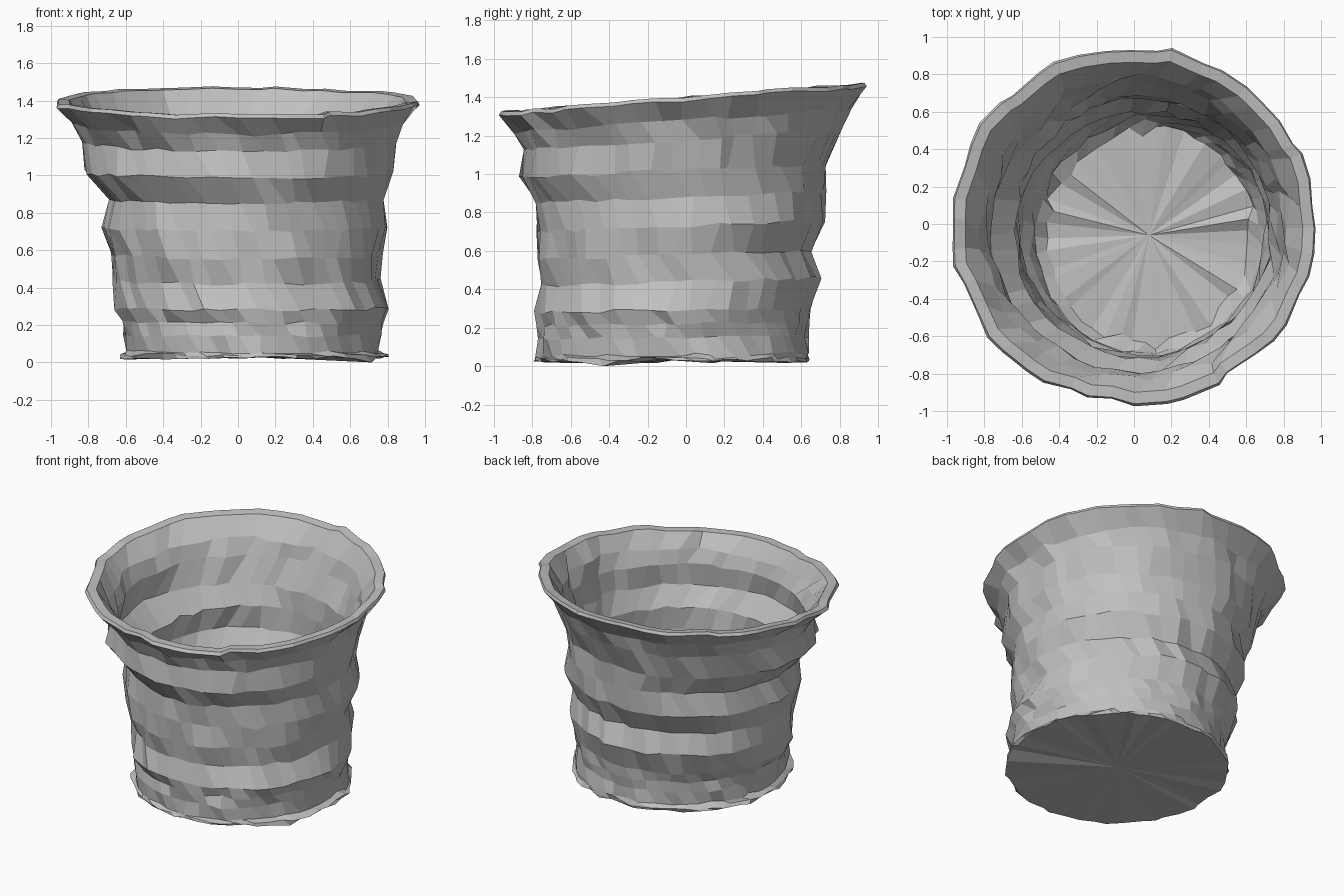
import bpy, bmesh, math, random

SIDES = 46
TWIST = -0.055

if "Cube" in bpy.data.objects:
    bpy.data.objects.remove(bpy.data.objects["Cube"], do_unlink=True)

grey = bpy.data.materials.new("clay grey")
grey.use_nodes = True
GREY = (0.53, 0.53, 0.53, 1)
grey.diffuse_color = GREY
grey.node_tree.nodes["Principled BSDF"].inputs["Base Color"].default_value = GREY

# Each ring: height, tilt towards the back, left and right reach, front and back reach, wall thickness
OUTER = [
    (0.025, 0.00, -0.63, 0.80, -0.79, 0.64, 0),
    (0.04, 0.00, -0.63, 0.80, -0.79, 0.64, 0),
    (0.06, 0.01, -0.60, 0.76, -0.77, 0.63, 0.13),
    (0.15, 0.01, -0.60, 0.76, -0.77, 0.63, 0.08),
    (0.22, 0.01, -0.61, 0.77, -0.77, 0.63, 0.06),
    (0.29, 0.01, -0.65, 0.79, -0.79, 0.65, 0.05),
    (0.44, 0.03, -0.67, 0.76, -0.75, 0.70, 0.05),
    (0.58, 0.03, -0.68, 0.76, -0.77, 0.65, 0.05),
    (0.73, 0.04, -0.73, 0.81, -0.77, 0.72, 0.05),
    (0.88, 0.04, -0.69, 0.78, -0.77, 0.72, 0.05),
    (1.02, 0.04, -0.82, 0.82, -0.86, 0.73, 0.045),
    (1.18, 0.06, -0.82, 0.85, -0.83, 0.80, 0.045),
    (1.28, 0.07, -0.87, 0.89, -0.88, 0.85, 0.055),
    (1.38, 0.08, -0.98, 0.98, -0.955, 0.95, 0.07),
]


def make_ring(bm, k, height, inset, rough):
    """Tilted oval ring; the same k repeats the same wobble, so both wall sides match."""
    random.seed(k + 20)
    _, tilt, x0, x1, y0, y1, _ = OUTER[k]
    cx, cy = (x0 + x1) / 2, (y0 + y1) / 2
    rx, ry = (x1 - x0) / 2 - inset, (y1 - y0) / 2 - inset
    ring = []
    for i in range(SIDES):
        a = math.tau * i / SIDES + TWIST * k + random.uniform(-0.04, 0.04)
        wobble = 1 + random.uniform(-rough, rough)
        x, y = cx + rx * wobble * math.cos(a), cy + ry * wobble * math.sin(a)
        ring.append(bm.verts.new((x, y, height + tilt * y + random.uniform(-0.4, 0.4) * rough)))
    return ring


def bridge(bm, low, high):
    for i in range(SIDES):
        j = (i + 1) % SIDES
        bm.faces.new((low[i], low[j], high[j], high[i]))


def fan(bm, ring, centre):
    tip = bm.verts.new(centre)
    for i in range(SIDES):
        bm.faces.new((ring[i], ring[(i + 1) % SIDES], tip))


bm = bmesh.new()
last = len(OUTER) - 1

# Outer wall, rising from the base flange to the flared lip
rings = [make_ring(bm, k, OUTER[k][0], 0, 0.024) for k in range(len(OUTER))]
base_ring = rings[0]

# One sagging point of the flange touches the ground
base_ring[-4].co.z = 0

# Thick lip, then the inner wall going down to the floor
for height, inset in ((1.4, 0.01), (1.395, OUTER[last][-1])):
    rings.append(make_ring(bm, last, height, inset, 0.02))
for k in range(last - 1, 2, -1):
    rings.append(make_ring(bm, k, OUTER[k][0], OUTER[k][-1], 0.026))

# Crumpled edge where the wall meets the floor
rings.append(make_ring(bm, 2, 0.1, OUTER[2][-1], 0.06))
for low, high in zip(rings, rings[1:]):
    bridge(bm, low, high)

# Creased floor inside and flat underside
fan(bm, rings[-1], (0.08, -0.06, 0.08))
fan(bm, base_ring, (0.08, -0.07, 0.03))
bmesh.ops.recalc_face_normals(bm, faces=bm.faces)

mesh = bpy.data.meshes.new("ribbed_pot")
bm.to_mesh(mesh)
bm.free()
mesh.materials.append(grey)
pot = bpy.data.objects.new("ribbed_pot", mesh)
bpy.context.collection.objects.link(pot)
